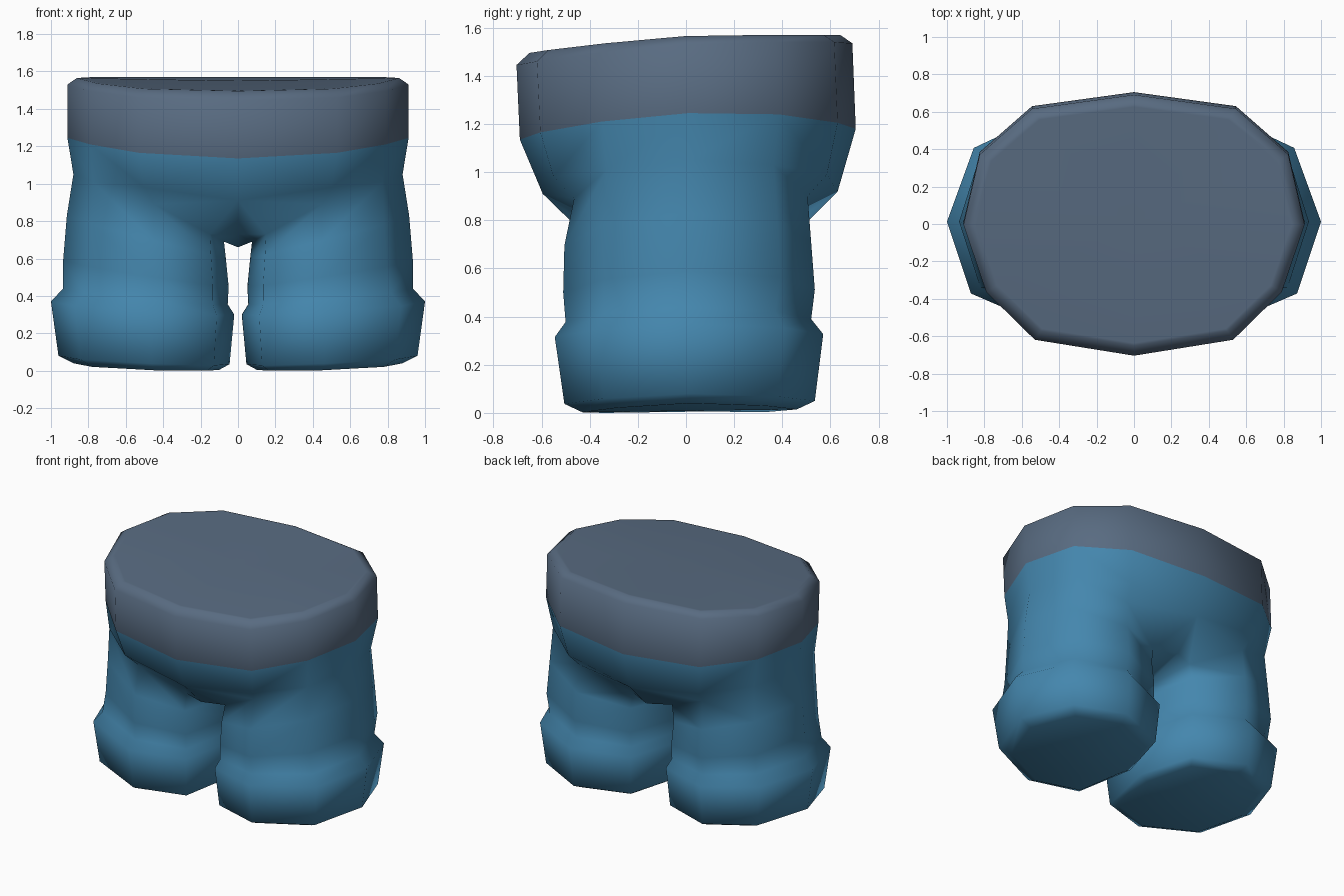
import bpy, bmesh, math

if "Cube" in bpy.data.objects:
    bpy.data.objects.remove(bpy.data.objects["Cube"])


def material(name, rgb):
    m = bpy.data.materials.new(name)
    m.diffuse_color = (*rgb, 1)
    m.use_nodes = True
    m.node_tree.nodes["Principled BSDF"].inputs["Base Color"].default_value = m.diffuse_color
    return m


bm = bmesh.new()
CLOTH, BAND = 0, 1


def vert(x, y, z):
    return bm.verts.new((x, y, z))


def face(verts, mat=CLOTH):
    f = bm.faces.new(verts)
    f.material_index = mat
    f.smooth = True


def bridge(a, b, mat=CLOTH, closed=True):
    n = len(a)
    for i in range(n if closed else n - 1):
        j = (i + 1) % n
        face((a[i], a[j], b[j], b[i]), mat)


# Corner shifts that square up the front inside of each leg
CUFF = {0: (-0.04, 0), 1: (0.015, 0.01), 7: (-0.05, -0.04), 5: (-0.025, 0.015)}
THIGH = {0: (-0.04, 0), 1: (-0.01, 0.015), 3: (0.01, 0.01), 7: (-0.045, -0.035), 5: (-0.02, 0.01)}


def leg_ring(shift, x0, x1, y0, y1, z0, z1):
    """Octagon from inner to outer x, tilted from z0 inside to z1 outside, dipping at the front."""
    cx, rx, cy, ry = (x0 + x1) / 2, (x1 - x0) / 2, (y0 + y1) / 2, (y1 - y0) / 2
    ring = []
    for i in range(8):  # 0 front, 2 outer, 4 back, 6 inner
        a = math.radians(-90 + 45 * i)
        c, s = math.cos(a), math.sin(a)
        dx, dy = shift.get(i, (0, 0))
        z = (z0 + z1) / 2 + (z1 - z0) / 2 * c - 0.02 * max(0, -s) - 0.008 * max(0, s)
        ring.append(vert(cx + rx * c + dx, cy + ry * s + dy, max(0, z)))
    return ring


# Right leg: sole, flared cuff, thigh
rings = [leg_ring(*r) for r in (
    (CUFF, 0.10, 0.88, -0.43, 0.46, 0.005, 0.04),
    (CUFF, 0.045, 0.96, -0.505, 0.535, 0.035, 0.08),
    (CUFF, 0.02, 1.00, -0.545, 0.57, 0.30, 0.37),
    (CUFF, 0.055, 0.935, -0.50, 0.52, 0.355, 0.44),
    (THIGH, 0.05, 0.935, -0.51, 0.535, 0.45, 0.59),
    (THIGH, 0.065, 0.915, -0.505, 0.52, 0.60, 0.83))]
# Top of the thigh follows the groin crease
hip = [vert(*p) for p in (
    (0.45, -0.465, 0.89), (0.775, -0.33, 1.01), (0.88, 0.01, 1.05), (0.785, 0.365, 1.03),
    (0.48, 0.505, 0.90), (0.15, 0.37, 0.735), (0.075, 0.01, 0.69), (0.15, -0.36, 0.73))]
rings.append(hip)
face(rings[0][::-1])
for a, b in zip(rings, rings[1:]):
    bridge(a, b)

# Waistband half rings, front centre to back centre
outline = [(0, -0.69), (0.53, -0.605), (0.79, -0.35), (0.912, 0.01), (0.825, 0.385), (0.545, 0.63), (0, 0.705)]
low_z = (1.135, 1.165, 1.21, 1.245, 1.24, 1.205, 1.18)
high_z = (1.445, 1.46, 1.495, 1.53, 1.54, 1.54, 1.535)
cap_z = (1.495, 1.507, 1.535, 1.565, 1.57, 1.57, 1.57)
waist = [vert(x, y, z) for (x, y), z in zip(outline, low_z)]
top = [vert(x, y - 0.014, z) for (x, y), z in zip(outline, high_z)]
cap = [vert(x * 0.945, y * 0.925 - 0.012, z) for (x, y), z in zip(outline, cap_z)]
inner = [vert(x * 0.925, y * 0.905 - 0.012, z + (1.55 - z) * 0.03) for (x, y), z in zip(outline, cap_z)]
for a, b in ((waist, top), (top, cap), (cap, inner)):
    bridge(a, b, BAND, False)
centre = vert(0, 0, 1.55)
for a, b in zip(inner, inner[1:]):
    face((a, b, centre), BAND)

# Pelvis: hips up to the waistband, bulging belly and seat, crotch strip along the centre line
bridge(hip[1:4], waist[2:5], CLOTH, False)
belly, groin, crotch, rump, seat = [vert(0, y, z) for y, z in (
    (-0.595, 0.91), (-0.41, 0.73), (0.01, 0.66), (0.44, 0.73), (0.63, 0.92))]
for mid, w0, w1, w2, h0, h1, h7, mid_c, low_c in (
        (vert(0.50, -0.55, 0.98), 0, 1, 2, 0, 1, 7, belly, groin),
        (vert(0.51, 0.585, 0.99), 6, 5, 4, 4, 3, 5, seat, rump)):
    face((hip[h0], hip[h1], mid))
    face((mid, hip[h1], waist[w2], waist[w1]))
    face((waist[w0], mid_c, mid, waist[w1]))
    face((mid_c, hip[h0], mid))
    face((mid_c, low_c, hip[h7], hip[h0]))
    face((low_c, crotch, hip[6], hip[h7]))

# Mirror to the other side and weld the centre line
geom = bm.verts[:] + bm.edges[:] + bm.faces[:]
bmesh.ops.mirror(bm, geom=geom, axis='X', merge_dist=0.001)
bmesh.ops.remove_doubles(bm, verts=bm.verts[:], dist=0.0005)
bmesh.ops.recalc_face_normals(bm, faces=bm.faces[:])

mesh = bpy.data.meshes.new("shorts")
bm.to_mesh(mesh)
bm.free()
mesh.materials.append(material("blue cloth", (0.058, 0.240, 0.420)))
mesh.materials.append(material("slate waistband", (0.098, 0.147, 0.219)))
shorts = bpy.data.objects.new("shorts", mesh)
bpy.context.collection.objects.link(shorts)
bpy.context.view_layer.objects.active = shorts
shorts.select_set(True)
bpy.ops.object.shade_smooth_by_angle(angle=math.radians(100))
